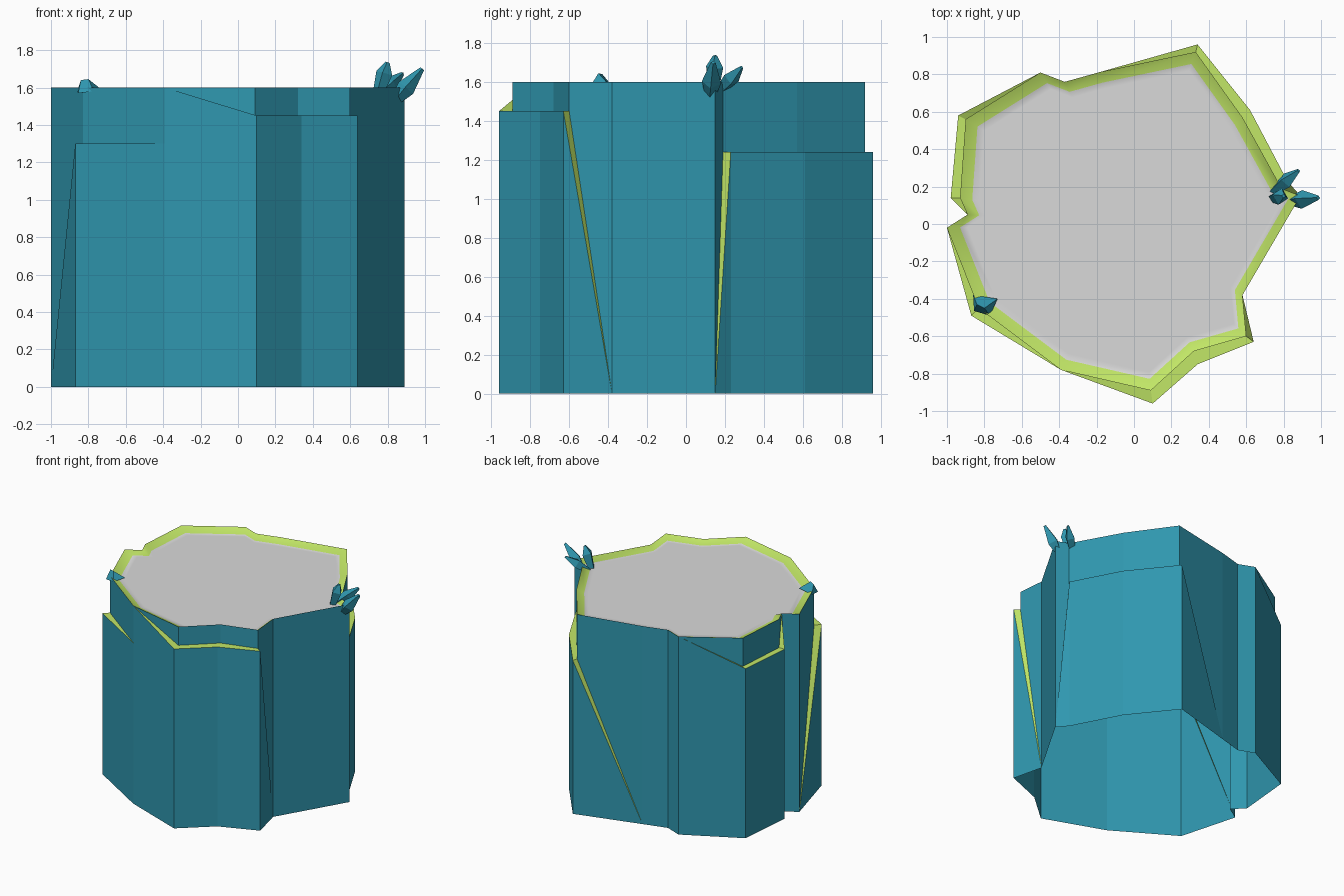
import bpy, bmesh
from mathutils import Vector

if "Cube" in bpy.data.objects:
    bpy.data.objects.remove(bpy.data.objects["Cube"])


def material(name, rgb):
    m = bpy.data.materials.new(name)
    m.diffuse_color = (*rgb, 1)
    m.use_nodes = True
    m.node_tree.nodes["Principled BSDF"].inputs["Base Color"].default_value = m.diffuse_color
    return m


TEAL = material("teal bark", (0.029, 0.31, 0.43))
LIME = material("lime edge", (0.56, 0.83, 0.14))
GREY = material("grey top", (0.70, 0.70, 0.70))
TOP, SINK, INSET = 1.6, 0.03, 0.93


def make_object(name, bm, mats):
    me = bpy.data.meshes.new(name)
    bm.to_mesh(me)
    bm.free()
    for m in mats:
        me.materials.append(m)
    ob = bpy.data.objects.new(name, me)
    bpy.context.collection.objects.link(ob)
    return ob


# Outline: outer corner, offset to the recessed upper wall, ledge height
PROFILE = [
    (-1.0, -.02, 0, 0, 0), (-.87, -.49, .04, .04, 1.3),
    (-.39, -.78, 0, 0, 1.3), (-.39, -.78, 0, 0, TOP),
    (.10, -.96, -.01, .07, 1.45), (.34, -.75, -.02, .07, 1.45),
    (.64, -.63, -.04, .03, 1.45), (.58, -.38, 0, 0, 0),
    (.89, .15, 0, 0, 0), (.82, .23, -.03, -.04, 1.24),
    (.62, .61, -.04, -.04, 1.24), (.34, .96, -.01, -.04, 1.24),
    (-.18, .813, 0, 0, 0), (-.37, .76, 0, 0, 0),
    (-.50, .81, 0, 0, TOP), (-.94, .58, .04, -.02, 1.37),
    (-.98, .14, .05, 0, 1.37), (-.89, .05, 0, 0, TOP),
]

# Stump walls: open at the bottom, with ledges
bm = bmesh.new()
rows = []
for x, y, dx, dy, z in PROFILE:
    u, v = x + dx, y + dy
    rows.append([bm.verts.new(p) for p in
                 ((x, y, 0), (x, y, z), (u, v, z), (u, v, TOP))])
for i, a in enumerate(rows):
    b = rows[(i + 1) % len(rows)]
    for k, mat in enumerate((0, 1, 0)):
        f = bm.faces.new((a[k], b[k], b[k + 1], a[k + 1]))
        f.material_index = mat
bmesh.ops.remove_doubles(bm, verts=bm.verts, dist=0.0005)
bmesh.ops.dissolve_degenerate(bm, edges=bm.edges, dist=0.0005)
bmesh.ops.triangulate(bm, faces=bm.faces)
make_object("stump_walls", bm, (TEAL, LIME))

# Stump top: soft lime rim sloping down to a flat grey surface
bm = bmesh.new()
rim = [(x + dx, y + dy) for i, (x, y, dx, dy, z) in enumerate(PROFILE) if i != 2]
rings = [[bm.verts.new((x * s, y * s, z)) for x, y in rim]
         for s, z in ((1, TOP), (INSET, TOP - SINK), (0.89, TOP - SINK))]
for level, (outer, inner) in enumerate(zip(rings, rings[1:])):
    for i in range(len(rim)):
        j = (i + 1) % len(rim)
        f = bm.faces.new((outer[i], outer[j], inner[j], inner[i]))
        f.material_index = level
        f.smooth = True
bm.faces.new(rings[-1]).material_index = 1
bmesh.ops.triangulate(bm, faces=[f for f in bm.faces if len(f.verts) > 4])
make_object("stump_top", bm, (LIME, GREY))


# Leaf shards: pointed four-sided spindles
def shard(name, base, tip, width, belly=0.55):
    base, tip = Vector(base), Vector(tip)
    axis = tip - base
    side = axis.cross(Vector((0.3, 1, 0.2))).normalized()
    up = axis.cross(side).normalized()
    bm = bmesh.new()
    rings = []
    for t, w in ((0, 0.55), (belly, 1), (1, 0.25)):
        c = base + axis * t
        rings.append([bm.verts.new(c + d * w * width / 2)
                      for d in (side, up, -side, -up)])
    for lo, hi in zip(rings, rings[1:]):
        for i in range(4):
            j = (i + 1) % 4
            bm.faces.new((lo[i], lo[j], hi[j], hi[i]))
    bm.faces.new(rings[0][::-1])
    bm.faces.new(rings[-1])
    bmesh.ops.recalc_face_normals(bm, faces=bm.faces)
    make_object(name, bm, (TEAL,))


shard("outer_shoot", (.84, .125, 1.53), (.985, .14, 1.70), .10, 0.4)
shard("back_shoot", (.74, .17, 1.55), (.88, .285, 1.675), .085)
shard("upright_shoot", (.74, .14, 1.54), (.80, .15, 1.735), .09, 0.7)

# Small bud on the front left edge
bm = bmesh.new()
ring = [bm.verts.new(p) for p in ((-.86, -.38, 1.58), (-.855, -.465, 1.57),
                                  (-.77, -.49, 1.58), (-.73, -.40, 1.59))]
ridge = [bm.verts.new(p) for p in ((-.84, -.43, 1.64), (-.80, -.45, 1.645))]
for f in ((ring[0], ring[1], ridge[0]), (ring[1], ring[2], ridge[1], ridge[0]),
          (ring[2], ring[3], ridge[1]), (ring[3], ring[0], ridge[0], ridge[1]),
          ring[::-1]):
    bm.faces.new(f)
bmesh.ops.recalc_face_normals(bm, faces=bm.faces)
make_object("bud", bm, (TEAL,))
